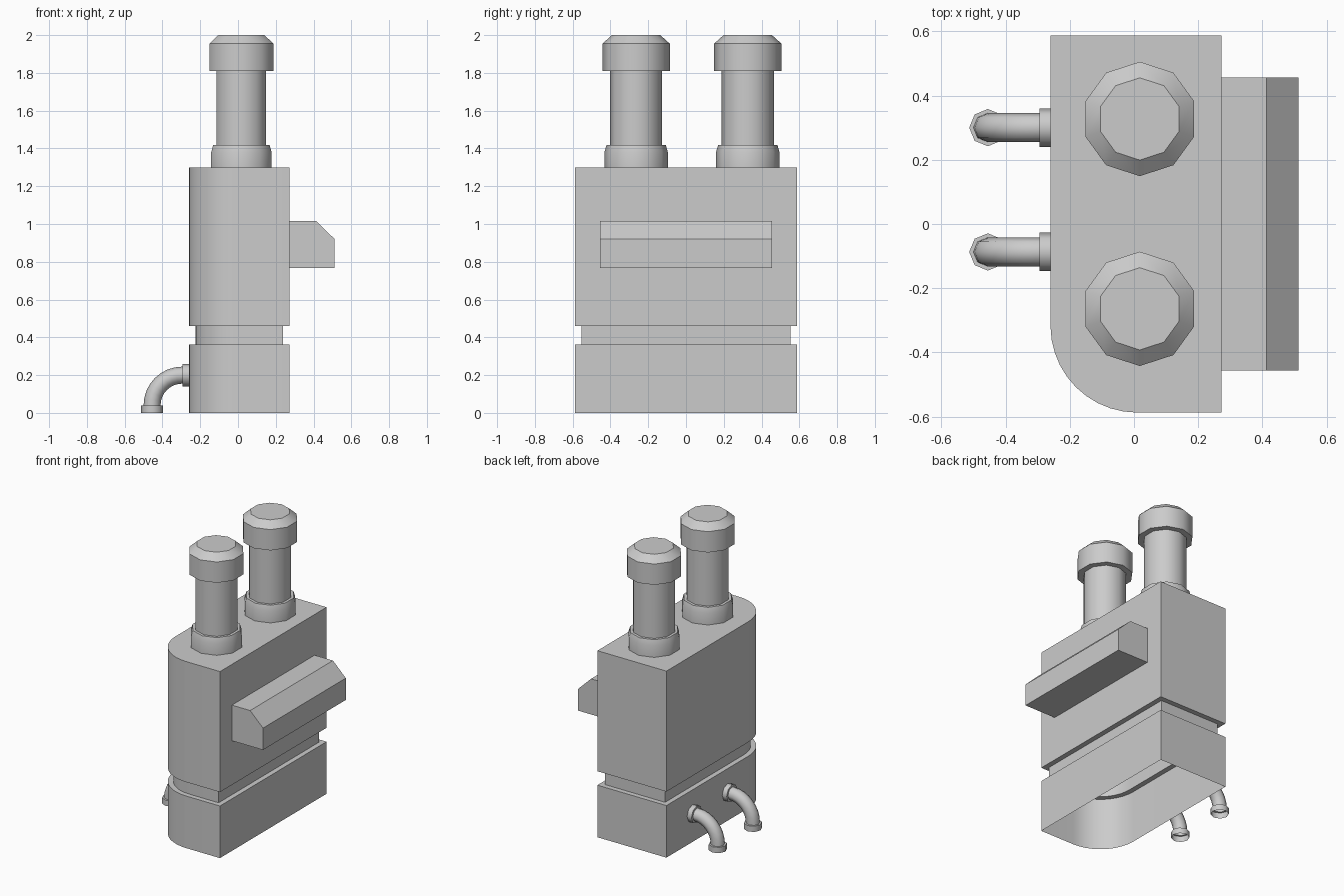
import bpy, bmesh
from math import sin, cos, pi, radians
from mathutils import Vector

cube = bpy.data.objects.get("Cube")
if cube:
    bpy.data.objects.remove(cube, do_unlink=True)

grey = bpy.data.materials.new("plain grey")
grey.use_nodes = True
colour = (0.6, 0.6, 0.6, 1)
grey.diffuse_color = colour
grey.node_tree.nodes["Principled BSDF"].inputs["Base Color"].default_value = colour


def loft(name, rings, cap_start=False, cap_end=False, angle=38):
    """Skin a sequence of matching closed rings of points."""
    bm = bmesh.new()
    loops = [[bm.verts.new(p) for p in ring] for ring in rings]
    for a, b in zip(loops, loops[1:]):
        for i in range(len(a)):
            j = (i + 1) % len(a)
            bm.faces.new((a[i], a[j], b[j], b[i]))
    if cap_start:
        bm.faces.new(loops[0][::-1])
    if cap_end:
        bm.faces.new(loops[-1])
    bmesh.ops.recalc_face_normals(bm, faces=bm.faces)
    mesh = bpy.data.meshes.new(name)
    bm.to_mesh(mesh)
    bm.free()
    mesh.materials.append(grey)
    obj = bpy.data.objects.new(name, mesh)
    bpy.context.collection.objects.link(obj)
    bpy.ops.object.select_all(action='DESELECT')
    obj.select_set(True)
    bpy.context.view_layer.objects.active = obj
    bpy.ops.object.shade_smooth_by_angle(angle=radians(angle))
    return obj


def circle(centre, u, v, r, n):
    return [centre + r * (cos(2 * pi * i / n) * u + sin(2 * pi * i / n) * v) for i in range(n)]


X, Y, Z = Vector((1, 0, 0)), Vector((0, 1, 0)), Vector((0, 0, 1))


# Cabinet: one rounded front corner, recessed neck, open underneath
def outline(z, inset):
    x0, x1 = -0.26 + inset, 0.272 - inset
    y0, y1 = -0.587 + inset, 0.587 - inset
    r = 0.27 - inset
    corner = [(x0 + r - r * cos(t), y0 + r - r * sin(t))
              for t in (pi / 2 * i / 10 for i in range(11))]
    return [(x, y, z) for x, y in corner + [(x1, y0), (x1, y1), (x0, y1)]]


neck = 0.035
loft("cabinet", [outline(z, d) for z, d in
                 ((0, 0), (0.363, 0), (0.363, neck), (0.46, neck), (0.46, 0), (1.3, 0))],
     cap_end=True)

# Side ledge with a chamfered upper edge
ledge = [(0.265, 0.768), (0.512, 0.768), (0.512, 0.92), (0.413, 1.016), (0.265, 1.016)]
loft("side_ledge", [[(x, y, z) for x, z in ledge] for y in (-0.456, 0.456)], True, True)

# Ten-sided stacks: base collar, shaft and capped head
stack = [(0.168, 1.3), (0.168, 1.38), (0.157, 1.418), (0.138, 1.418), (0.138, 1.81),
         (0.178, 1.81), (0.178, 1.955), (0.128, 2.0)]
for name, y in (("front_stack", -0.264), ("back_stack", 0.327)):
    loft(name, [circle(Vector((0.018, y, z)), Y, X, r, 10) for r, z in stack], cap_end=True)

# Bent pipes with a collar at the wall and an open collar at the floor
bend = 0.16
for name, y in (("front_pipe", -0.087), ("back_pipe", 0.3)):
    rings = [circle(Vector((x, y, 0.2)), Y, Z, r, 8)
             for x, r in ((-0.26, 0.06), (-0.294, 0.06), (-0.294, 0.045))]
    for i in range(9):
        t = pi / 2 * i / 8
        out = cos(t) * Z - sin(t) * X
        rings.append(circle(Vector((-0.295, y, 0.04)) + bend * out, Y, out, 0.045, 8))
    rings += [circle(Vector((-0.295 - bend, y, z)), Y, -X, 0.058, 8) for z in (0.04, 0)]
    loft(name, rings, angle=50)
